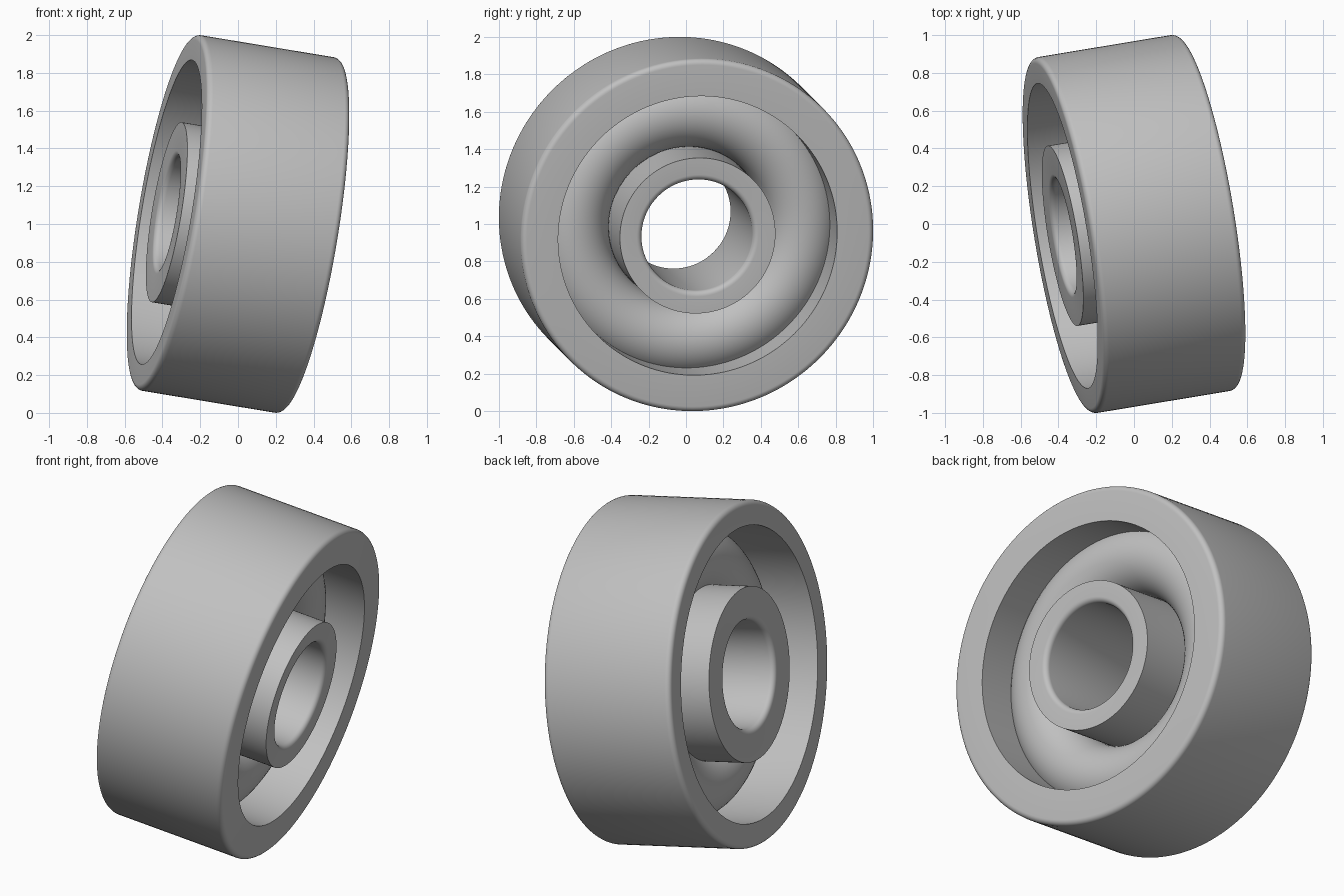
import bpy, bmesh, math
from mathutils import Vector, Matrix

cube = bpy.data.objects.get("Cube")
if cube:
    bpy.data.objects.remove(cube, do_unlink=True)

steel = bpy.data.materials.new("grey_steel")
steel.use_nodes = True
grey = (0.53, 0.53, 0.53, 1)
steel.diffuse_color = grey
steel.node_tree.nodes["Principled BSDF"].inputs["Base Color"].default_value = grey

# Main sizes
R, BORE, W, ROUND = 0.954, 0.30, 0.388, 0.03
PITCH, BALL = 0.619, 0.198
LIP, OPEN = 0.755, PITCH + BALL          # outer ring: thick and thin side
SHOULDER, NECK = 2 * PITCH - LIP, PITCH - BALL
H = math.sqrt(BALL ** 2 - (LIP - PITCH) ** 2)
TILT = Matrix.Translation((0, 0, 1)) @ Vector(
    (0.974, 0.161, -0.161)).to_track_quat('Z', 'Y').to_matrix().to_4x4()


def arc(r, z, radius, start, end, steps):
    """Points (radius, height) along an arc given in degrees."""
    angles = [math.radians(start + (end - start) * i / steps) for i in range(steps + 1)]
    return [(r + radius * math.cos(a), z + radius * math.sin(a)) for a in angles]


def lathe(name, profile, steps=160):
    """Spin a closed profile about the tilted axle."""
    bm = bmesh.new()
    verts = [bm.verts.new((r, 0, z)) for r, z in profile]
    edges = [bm.edges.new((v, verts[i - 1])) for i, v in enumerate(verts)]
    bmesh.ops.spin(bm, geom=verts + edges, cent=(0, 0, 0), axis=(0, 0, 1),
                   angle=math.tau, steps=steps, use_duplicate=False)
    bmesh.ops.remove_doubles(bm, verts=bm.verts, dist=0.0001)
    bmesh.ops.recalc_face_normals(bm, faces=bm.faces)
    mesh = bpy.data.meshes.new(name)
    bm.to_mesh(mesh)
    bm.free()
    mesh.materials.append(steel)
    obj = bpy.data.objects.new(name, mesh)
    bpy.context.collection.objects.link(obj)
    obj.matrix_world = TILT
    bpy.ops.object.select_all(action='DESELECT')
    obj.select_set(True)
    bpy.context.view_layer.objects.active = obj
    bpy.ops.object.shade_smooth_by_angle(angle=math.radians(30))
    return obj


contact = math.degrees(math.atan2(H, LIP - PITCH))

# Outer ring: rounded rim, one thick lip and a curved raceway
lathe("outer_ring",
      arc(R - ROUND, -W + ROUND, ROUND, -90, 0, 6)
      + arc(R - ROUND, W - ROUND, ROUND, 0, 90, 6)
      + [(LIP, W)]
      + arc(PITCH, 0, BALL, contact, 0, 8)
      + [(OPEN, -W)])

# Inner ring: rounded bore, shoulder on the opposite side
lathe("inner_ring",
      arc(BORE + ROUND, W - ROUND, ROUND, 90, 180, 6)
      + arc(BORE + ROUND, -W + ROUND, ROUND, 180, 270, 6)
      + [(SHOULDER, -W)]
      + arc(PITCH, 0, BALL, 180 + contact, 180, 8)
      + [(NECK, W)])

# Round rolling band between the rings
lathe("rolling_band", arc(PITCH, 0, BALL, 0, 360, 48)[:-1])
